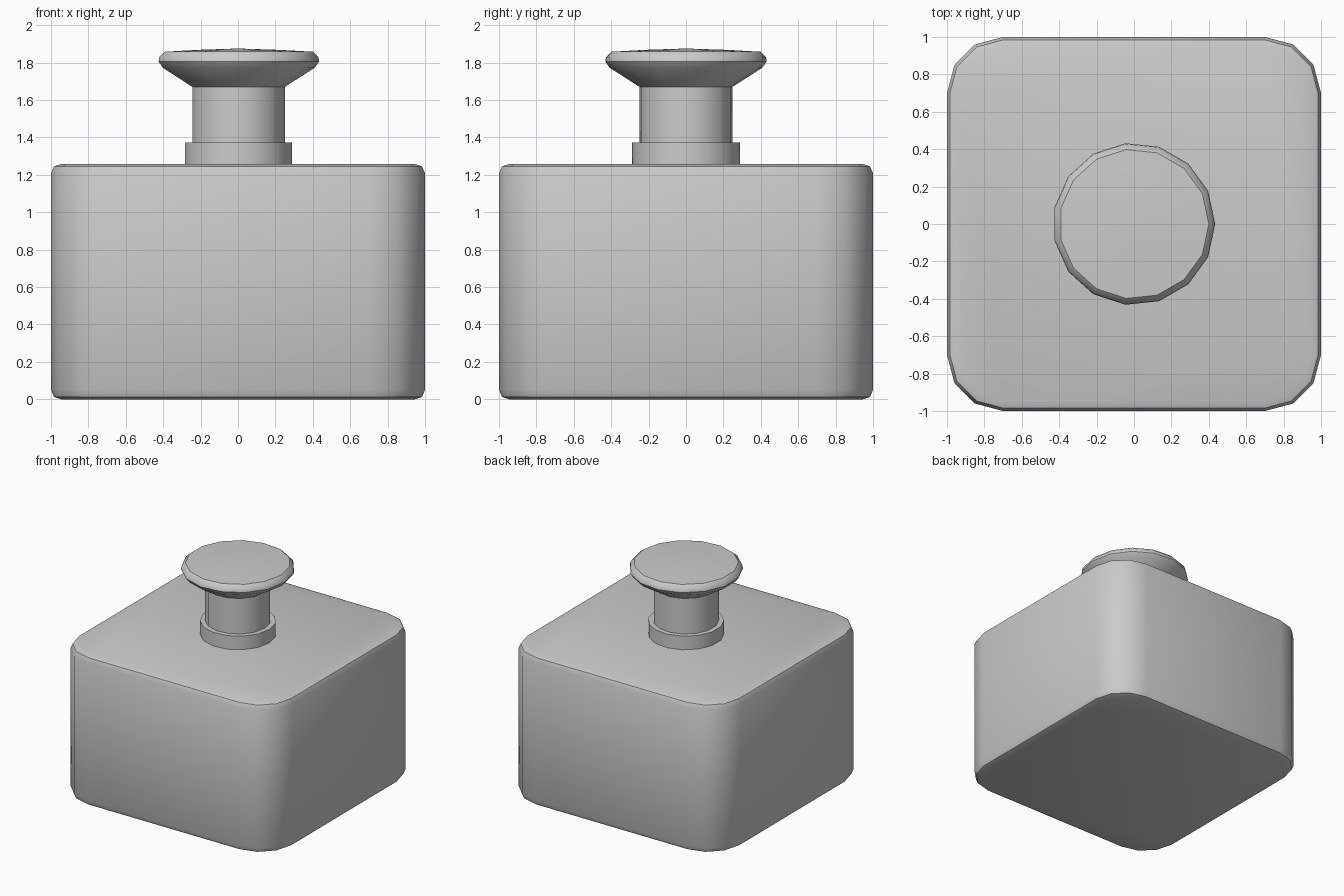
import bpy, bmesh
from math import sin, cos, pi, radians

if "Cube" in bpy.data.objects:
    bpy.data.objects.remove(bpy.data.objects["Cube"])


def finish(bm, name, angle=30):
    bmesh.ops.recalc_face_normals(bm, faces=bm.faces)
    me = bpy.data.meshes.new(name)
    bm.to_mesh(me)
    bm.free()
    ob = bpy.data.objects.new(name, me)
    bpy.context.collection.objects.link(ob)
    bpy.ops.object.select_all(action='DESELECT')
    ob.select_set(True)
    bpy.context.view_layer.objects.active = ob
    bpy.ops.object.shade_smooth_by_angle(angle=radians(angle))
    return ob


def loft(name, rings, angle=30):
    """Skin a stack of closed rings and cap both ends."""
    bm = bmesh.new()
    loops = [[bm.verts.new(p) for p in ring] for ring in rings]
    n = len(loops[0])
    for a, b in zip(loops, loops[1:]):
        for i in range(n):
            j = (i + 1) % n
            bm.faces.new((a[i], a[j], b[j], b[i]))
    bm.faces.new(loops[0][::-1])
    bm.faces.new(loops[-1])
    return finish(bm, name, angle)


def rounded_square(inset, z, core=0.7, radius=0.3, seg=3):
    pts = []
    for q, (sx, sy) in enumerate([(1, 1), (-1, 1), (-1, -1), (1, -1)]):
        for k in range(seg + 1):
            a = (q + k / seg) * pi / 2
            r = radius - inset
            pts.append((sx * core + r * cos(a), sy * core + r * sin(a), z))
    return pts


def circle(r, z, sides=15):
    return [(r * cos(2 * pi * i / sides), r * sin(2 * pi * i / sides), z)
            for i in range(sides)]


# Square body with rounded corners and softened rims
H = 1.258
rim = [(0.055, 0), (0.016, 0.013), (0, 0.05)]
profile = rim + [(i, H - z) for i, z in reversed(rim)]
loft("bottle_body", [rounded_square(i, z) for i, z in profile], 35)

# Collar around the neck
loft("neck_collar", [circle(0.29, 1.25), circle(0.29, 1.372)])

# Neck flaring into the domed stopper
stopper = [(0.25, 1.30), (0.25, 1.67), (0.41, 1.772), (0.434, 1.805),
           (0.43, 1.83), (0.40, 1.858), (0.22, 1.868), (0.01, 1.875)]
loft("stopper_knob", [circle(r, z) for r, z in stopper], 40)
